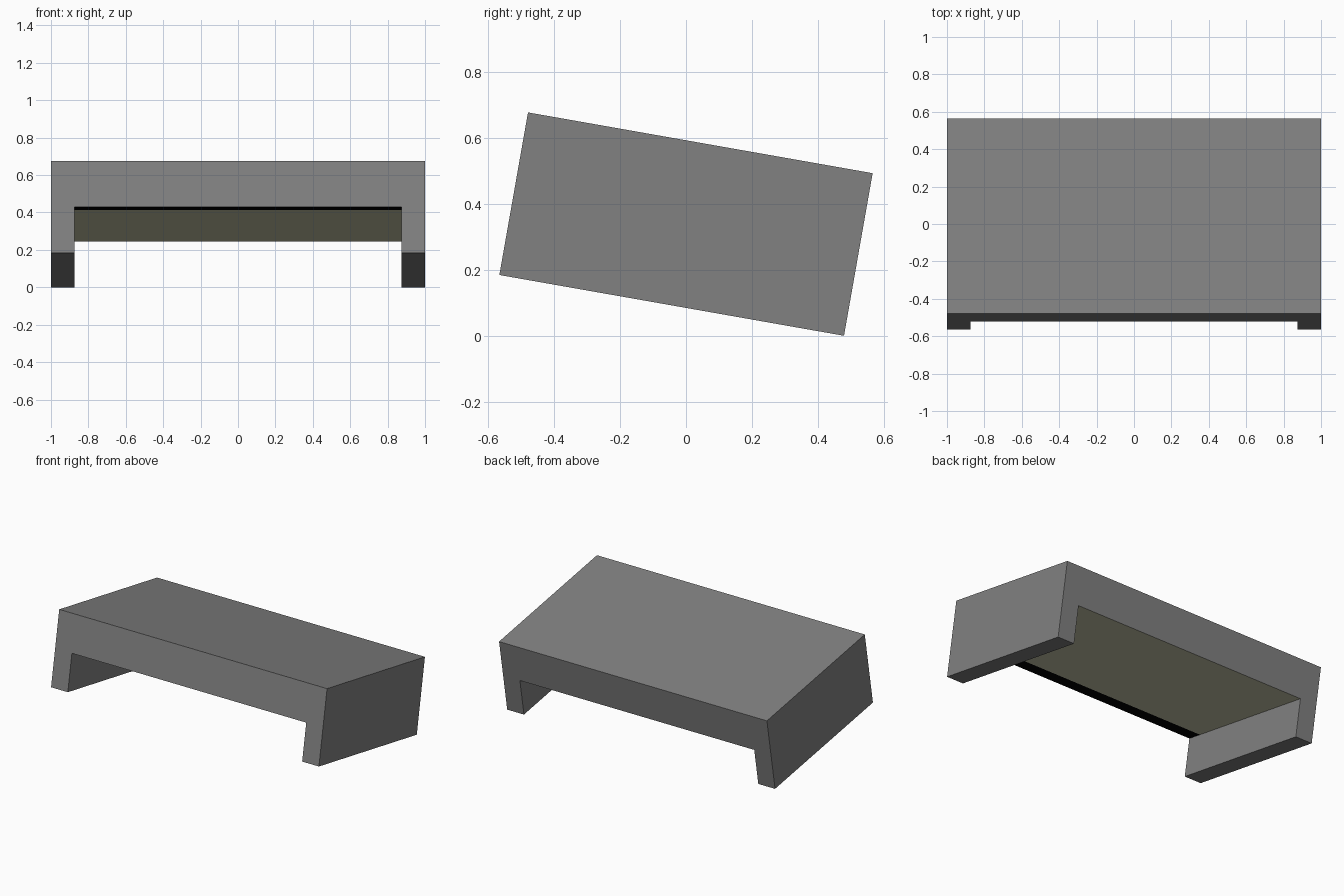
import bpy, bmesh, math
from mathutils import Matrix, Vector

if "Cube" in bpy.data.objects:
    bpy.data.objects.remove(bpy.data.objects["Cube"])

TILT = math.radians(10)
HALF_W, HALF_L, HALF_H = 1.0, 0.53, 0.25   # outer box, before tilting
WALL = 0.125                               # thickness of each side wall
STRIP = 0.1                                # dark strip along the front underside


def material(name, rgb):
    m = bpy.data.materials.new(name)
    m.diffuse_color = (*rgb, 1.0)
    m.use_nodes = True
    m.node_tree.nodes["Principled BSDF"].inputs["Base Color"].default_value = m.diffuse_color
    return m


# Upside-down U profile in x/z, extruded front to back
inner = HALF_W - WALL
profile = [(-HALF_W, -HALF_H), (-inner, -HALF_H), (-inner, 0), (inner, 0),
           (inner, -HALF_H), (HALF_W, -HALF_H), (HALF_W, HALF_H), (-HALF_W, HALF_H)]
bm = bmesh.new()
front = bm.faces.new([bm.verts.new((x, -HALF_L, z)) for x, z in profile])
ext = bmesh.ops.extrude_face_region(bm, geom=[front], use_keep_orig=True)
bmesh.ops.translate(bm, vec=(0, 2 * HALF_L, 0),
                    verts=[g for g in ext["geom"] if isinstance(g, bmesh.types.BMVert)])
bmesh.ops.recalc_face_normals(bm, faces=bm.faces[:])

# Split the recessed underside into the dark strip and the light panel
bm.normal_update()
under = [f for f in bm.faces
         if f.normal.z < -0.9 and abs(f.calc_center_median().z) < 0.01]
geom = under + list({e for f in under for e in f.edges}) + list({v for f in under for v in f.verts})
bmesh.ops.bisect_plane(bm, geom=geom, dist=1e-5,
                       plane_co=Vector((0, -HALF_L + STRIP, 0)), plane_no=Vector((0, 1, 0)))
bm.normal_update()
for f in bm.faces:
    c = f.calc_center_median()
    if f.normal.z < -0.9 and abs(c.z) < 0.01:
        f.material_index = 2 if c.y < -HALF_L + STRIP else 1

# Tilt down toward the back and rest on the ground
lift = HALF_L * math.sin(TILT) + HALF_H * math.cos(TILT)
bm.transform(Matrix.Translation((0, 0, lift)) @ Matrix.Rotation(-TILT, 4, 'X'))

mesh = bpy.data.meshes.new("tilted_cover")
bm.to_mesh(mesh)
bm.free()
for m in (material("mid grey", (0.22, 0.22, 0.22)),
          material("pale cream", (0.6, 0.6, 0.42)),
          material("black", (0.0, 0.0, 0.0))):
    mesh.materials.append(m)
bpy.context.collection.objects.link(bpy.data.objects.new("tilted_cover", mesh))
